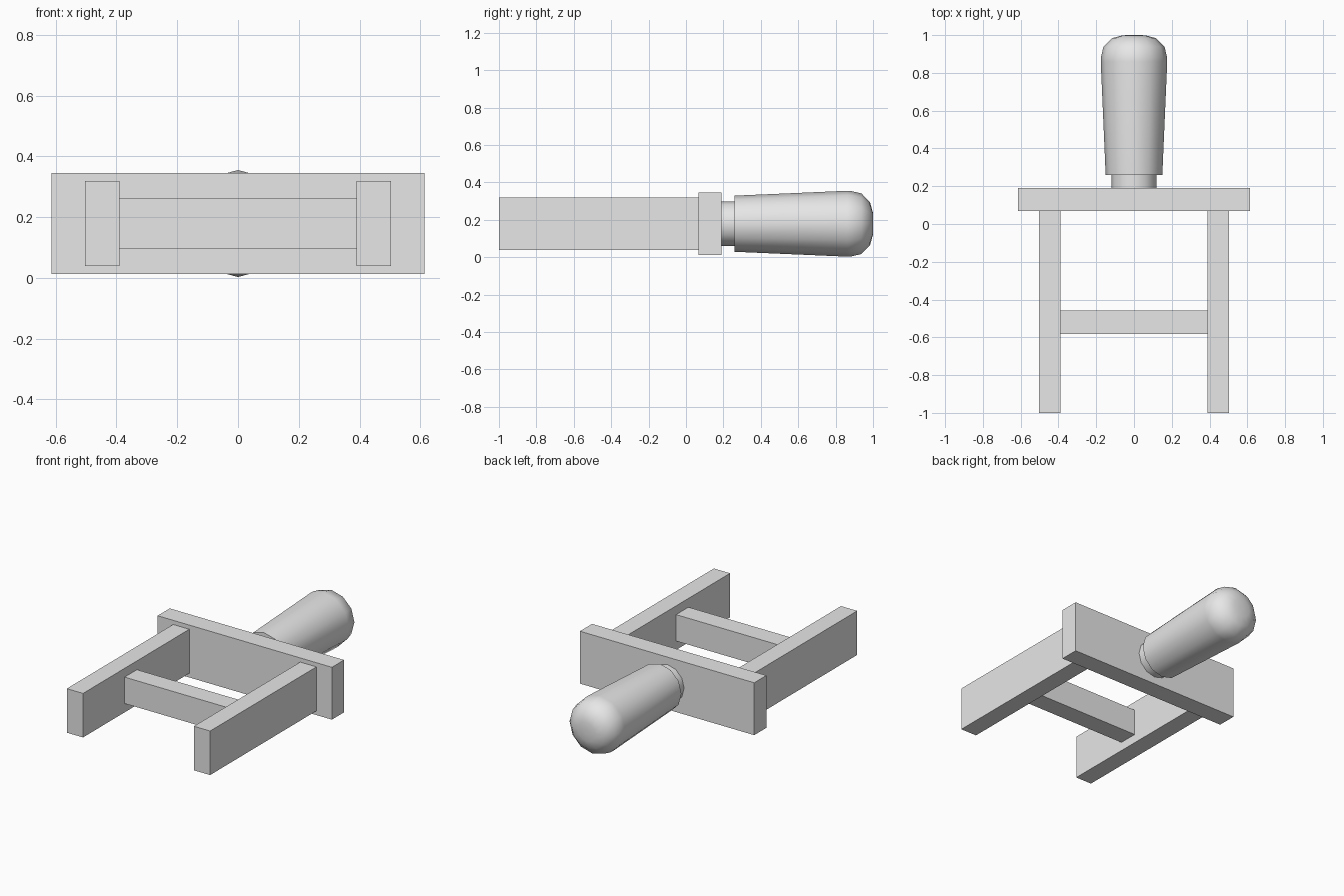
import bpy
import bmesh
from math import sin, cos, tau, radians

cube = bpy.data.objects.get("Cube")
if cube:
    bpy.data.objects.remove(cube, do_unlink=True)

grey = bpy.data.materials.new("plain_grey")
grey.use_nodes = True
colour = (0.8, 0.8, 0.8, 1)
grey.diffuse_color = colour
grey.node_tree.nodes["Principled BSDF"].inputs["Base Color"].default_value = colour

MID_Z = 0.179
SIDES = 12


def finish(name, bm):
    bmesh.ops.recalc_face_normals(bm, faces=bm.faces)
    mesh = bpy.data.meshes.new(name)
    bm.to_mesh(mesh)
    bm.free()
    mesh.materials.append(grey)
    obj = bpy.data.objects.new(name, mesh)
    bpy.context.collection.objects.link(obj)
    return obj


def box(name, x, y, height):
    """Box spanning the x and y ranges, centred on the middle height."""
    bm = bmesh.new()
    bmesh.ops.create_cube(bm, size=1)
    for v in bm.verts:
        v.co.x = x[v.co.x > 0]
        v.co.y = y[v.co.y > 0]
        v.co.z = MID_Z + v.co.z * height
    return finish(name, bm)


def turned(name, profile):
    """Closed solid turned about the y axis from (radius, y) points."""
    bm = bmesh.new()
    rings = []
    for r, y in profile:
        angles = [tau * i / SIDES for i in range(SIDES)]
        rings.append([bm.verts.new((r * cos(a), y, MID_Z + r * sin(a))) for a in angles])
    for a, b in zip(rings, rings[1:]):
        for i in range(SIDES):
            j = (i + 1) % SIDES
            bm.faces.new((a[i], a[j], b[j], b[i]))
    bm.faces.new(rings[0])
    bm.faces.new(rings[-1])
    obj = finish(name, bm)
    bpy.ops.object.select_all(action="DESELECT")
    obj.select_set(True)
    bpy.context.view_layer.objects.active = obj
    bpy.ops.object.shade_smooth_by_angle(angle=radians(40))
    return obj


# Frame: cross plate, two prongs and the bar between them
box("cross_plate", (-0.613, 0.613), (0.068, 0.19), 0.333)
box("left_prong", (0.39, 0.504), (-1, 0.068), 0.28)
box("right_prong", (-0.504, -0.39), (-1, 0.068), 0.28)
box("prong_bar", (-0.39, 0.39), (-0.582, -0.458), 0.168)

# Handle: narrow neck and flared grip with a rounded end
turned("handle_neck", [(0.12, 0.19), (0.12, 0.26)])
turned("handle_grip", [(0.15, 0.26), (0.176, 0.86), (0.175, 0.882), (0.162, 0.938),
                       (0.115, 0.984), (0.06, 0.999), (0.01, 1.0)])
